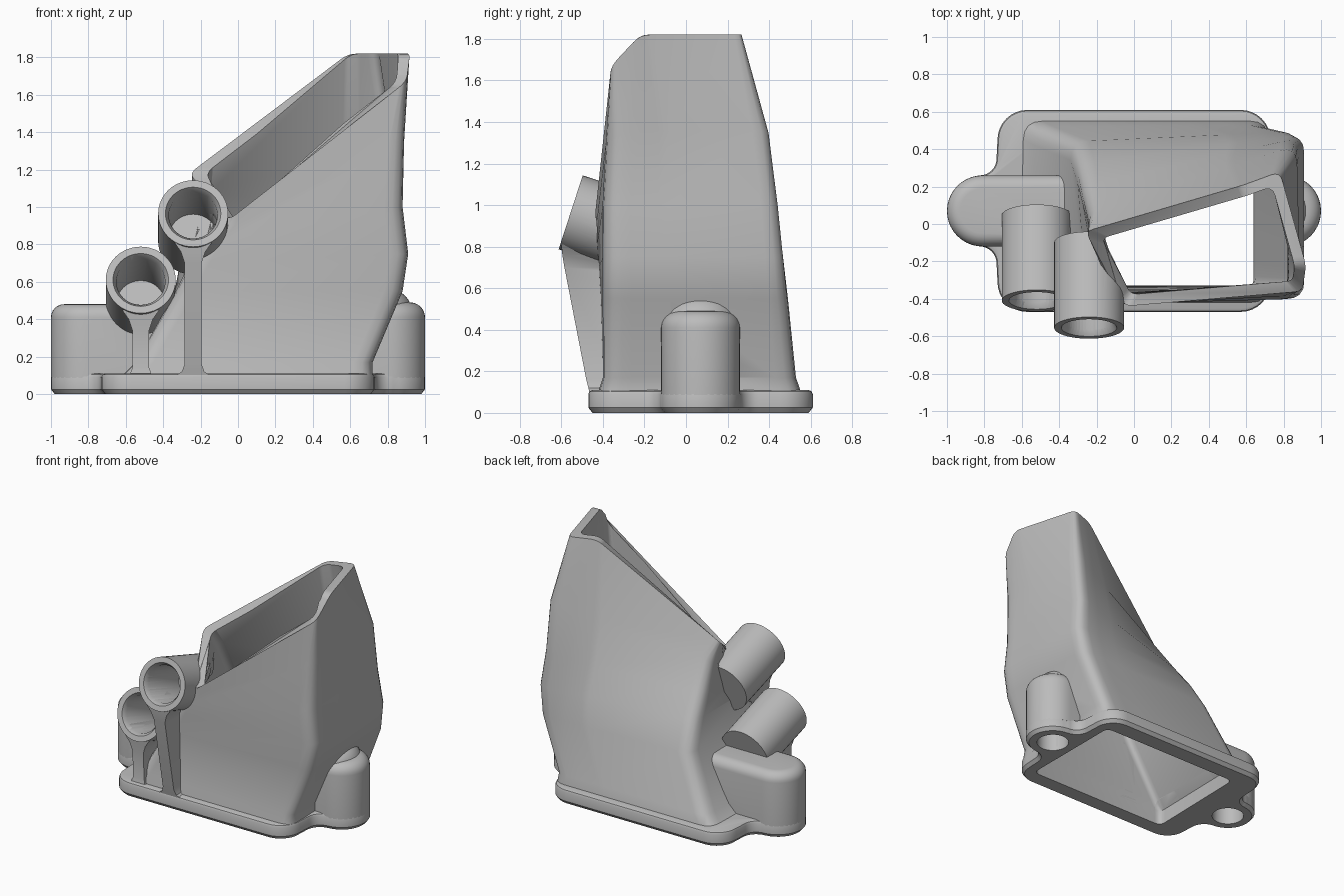
import bpy, bmesh
from math import cos, sin, pi, radians
from mathutils import Vector, Matrix

if "Cube" in bpy.data.objects:
    bpy.data.objects.remove(bpy.data.objects["Cube"])

grey = bpy.data.materials.new("moulded grey")
grey.use_nodes = True
grey.diffuse_color = (0.5, 0.5, 0.5, 1)
grey.node_tree.nodes["Principled BSDF"].inputs["Base Color"].default_value = (0.5, 0.5, 0.5, 1)

MID = 0.07      # y of the base centre line
LUG_X = 0.81    # x of the screw lugs
WALL = 0.06


def finish(name, bm):
    bmesh.ops.recalc_face_normals(bm, faces=bm.faces)
    mesh = bpy.data.meshes.new(name)
    bm.to_mesh(mesh)
    bm.free()
    mesh.materials.append(grey)
    ob = bpy.data.objects.new(name, mesh)
    bpy.context.collection.objects.link(ob)
    return ob


def loft(name, rings):
    """Skin closed rings of equal length and cap both ends."""
    bm = bmesh.new()
    rows = [[bm.verts.new(p) for p in ring] for ring in rings]
    n = len(rows[0])
    for a, b in zip(rows, rows[1:]):
        for i in range(n):
            j = (i + 1) % n
            bm.faces.new((a[i], a[j], b[j], b[i]))
    bm.faces.new(rows[0][::-1])
    bm.faces.new(rows[-1])
    return finish(name, bm)


def inset(ring, t):
    """Move a counter-clockwise ring inward in plan, with mitred corners."""
    out = []
    for i, p in enumerate(ring):
        d1 = (p - ring[i - 1]).to_2d().normalized()
        d2 = (ring[(i + 1) % len(ring)] - p).to_2d().normalized()
        n1, n2 = Vector((-d1.y, d1.x)), Vector((-d2.y, d2.x))
        m = (n1 + n2) / (1 + n1.dot(n2)) * t
        out.append(p + Vector((m.x, m.y, 0)))
    return out


def rounded(ring, size):
    """Replace each corner by a short curve."""
    out = []
    for i, p in enumerate(ring):
        ends = []
        for q in (ring[i - 1], ring[(i + 1) % len(ring)]):
            ends.append(p + (q - p) * min(0.4, size / (q - p).length))
        for k in range(5):
            t = k / 4
            out.append(ends[0] * (1 - t) ** 2 + p * 2 * t * (1 - t) + ends[1] * t * t)
    return out


def lift(ring, z):
    return [Vector((p.x, p.y, z)) for p in ring]


def arc(cx, cy, r, a0, a1, n=8):
    return [Vector((cx + r * cos(radians(a0 + (a1 - a0) * k / n)),
                    cy + r * sin(radians(a0 + (a1 - a0) * k / n)), 0)) for k in range(n + 1)]


# Duct sections: front right-hand, front left-hand, back left-hand, back right-hand corners
sections = [
    [(-.61, -.42, .03), (.72, -.42, .03), (.72, .55, .03), (-.59, .55, .03)],
    [(-.61, -.42, .11), (.72, -.42, .11), (.72, .55, .11), (-.59, .55, .11)],
    [(-.55, -.4, .17), (.72, -.4, .17), (.72, .53, .17), (-.53, .52, .17)],
    [(-.33, -.41, .55), (.88, -.4, .55), (.88, .495, .55), (-.34, .44, .55)],
    [(-.25, -.42, .7), (.91, -.4, .75), (.91, .48, .75), (-.31, .32, .75)],
    [(-.18, -.43, .8), (.88, -.4, 1), (.88, .46, 1), (-.29, .2, .9)],
    [(-.1, -.435, .87), (.89, -.38, 1.35), (.87, .42, 1.36), (-.265, .06, 1.07)],
]
rings = []
for s in sections:
    fa, fb, bb, ba = map(Vector, s)
    rings.append([fa, fb, fb.lerp(bb, .25), bb, bb.lerp(ba, .25), ba])
mouth = [Vector(p) for p in ((-.05, -.44, .93), (.9, -.36, 1.67), (.92, -.22, 1.82),
                             (.78, .28, 1.82), (.59, .21, 1.82), (-.26, -.04, 1.18))]
rings.append(mouth)

outer = [rounded(r, .1) for r in rings[:-1]] + [rounded(mouth, .05)]
outer.append(rounded(inset(mouth, WALL * 1.4), .04))
duct = loft("duct", outer)

# Cavity that hollows every part
inner = [inset(r, t) for r, t in zip(rings, [.08, .08, .07] + [WALL] * 5)]
inner.insert(0, lift(inner[0], -.1))
inner.append([p + Vector((0, 0, .6)) for p in inner[-1]])
cutters = [loft("cavity_cutter", [rounded(r, .05) for r in inner])]

# Base flange: one quarter of the outline, mirrored round
quarter = arc(LUG_X, 0, .19, 0, 85) + arc(.825, .28, .09, 270, 180) + arc(.57, .38, .16, 0, 90)
half = quarter + [Vector((-p.x, p.y, 0)) for p in quarter[::-1]]
outline = half + [Vector((p.x, -p.y, 0)) for p in half[-2:0:-1]]
outline = [p + Vector((0, MID, 0)) for p in outline]
flange = loft("base_flange", [lift(inset(outline, d), z) for d, z in
                              ((.02, 0), (0, .025), (0, .09), (.006, .104), (.02, .11))])


# Screw lugs with rounded tops running into the duct
def lug(name, side, centre, reach, height, soft):
    ring = arc(centre, 0, .19, -90, 90, 20) + [Vector((reach, .19, 0)), Vector((reach, -.19, 0))]
    if side < 0:
        ring = [Vector((-p.x, p.y, 0)) for p in ring[::-1]]
    ring = [p + Vector((0, MID, 0)) for p in ring]
    rows = [lift(ring, .085)]
    for k in range(7):
        a = pi / 2 * k / 6
        rows.append(lift(inset(ring, soft * (1 - cos(a))), height - soft + soft * sin(a)))
    return loft(name, rows)


parts = [duct, flange,
         lug("left_lug", 1, LUG_X, .45, .49, .08),
         lug("left_lug_blend", 1, .74, .45, .56, .12),
         lug("right_lug", -1, LUG_X, .15, .48, .07)]


def cone(name, base, axis, length, r1, r2):
    bm = bmesh.new()
    rot = axis.to_track_quat('Z', 'Y').to_matrix().to_4x4()
    bmesh.ops.create_cone(bm, cap_ends=True, segments=48, radius1=r1, radius2=r2, depth=length,
                          matrix=Matrix.Translation(base + axis * length / 2) @ rot)
    return finish(name, bm)


for side in (-1, 1):
    cutters.append(cone("lug_bore_cutter", Vector((side * LUG_X, MID, -.05)),
                        Vector((0, 0, 1)), .32, .112, .112))

# Tilted sockets with blind bores, each carried by an upright rib
back = Vector((0, .95, -.31)).normalized()


def socket(name, face, length):
    parts.append(cone(name + "_socket", face, back, length, .187, .187))
    cutters.append(cone("bore_cutter", face - back * .05, back, .46, .13, .13))
    cutters.append(cone("mouth_cutter", face - back * .02, back, .06, .16, .125))


def rib(name, x, levels):
    """Stack of level sections: height, front, back, half width."""
    parts.append(loft(name + "_rib", [
        [Vector((x - w, y0, z)), Vector((x + w, y0, z)),
         Vector((x + w, y1, z)), Vector((x - w, y1, z))] for z, y0, y1, w in levels]))


socket("lower", Vector((-.52, -.41, .61)), .48)
socket("upper", Vector((-.24, -.555, .965)), .48)
rib("lower", -.52, ((.1, -.44, -.08, .06), (.14, -.43, -.08, .045),
                    (.34, -.44, -.08, .045), (.4, -.445, -.08, .065), (.45, -.45, -.08, .1)))
rib("upper", -.24, ((.1, -.465, -.3, .09), (.12, -.47, -.3, .06), (.16, -.48, -.3, .045),
                    (.7, -.585, -.25, .045), (.76, -.595, -.25, .065), (.81, -.6, -.25, .1)))

# Hollow all parts
for ob in parts:
    for c in cutters:
        mod = ob.modifiers.new("cut", 'BOOLEAN')
        mod.operation, mod.solver, mod.object = 'DIFFERENCE', 'EXACT', c
bpy.context.view_layer.update()
graph = bpy.context.evaluated_depsgraph_get()
done = [bpy.data.meshes.new_from_object(ob.evaluated_get(graph)) for ob in parts]
bpy.ops.object.select_all(action='DESELECT')
for ob, mesh in zip(parts, done):
    ob.modifiers.clear()
    ob.data = mesh
    ob.select_set(True)
for c in cutters:
    bpy.data.objects.remove(c)
bpy.context.view_layer.objects.active = duct
bpy.ops.object.shade_smooth_by_angle(angle=radians(35))
